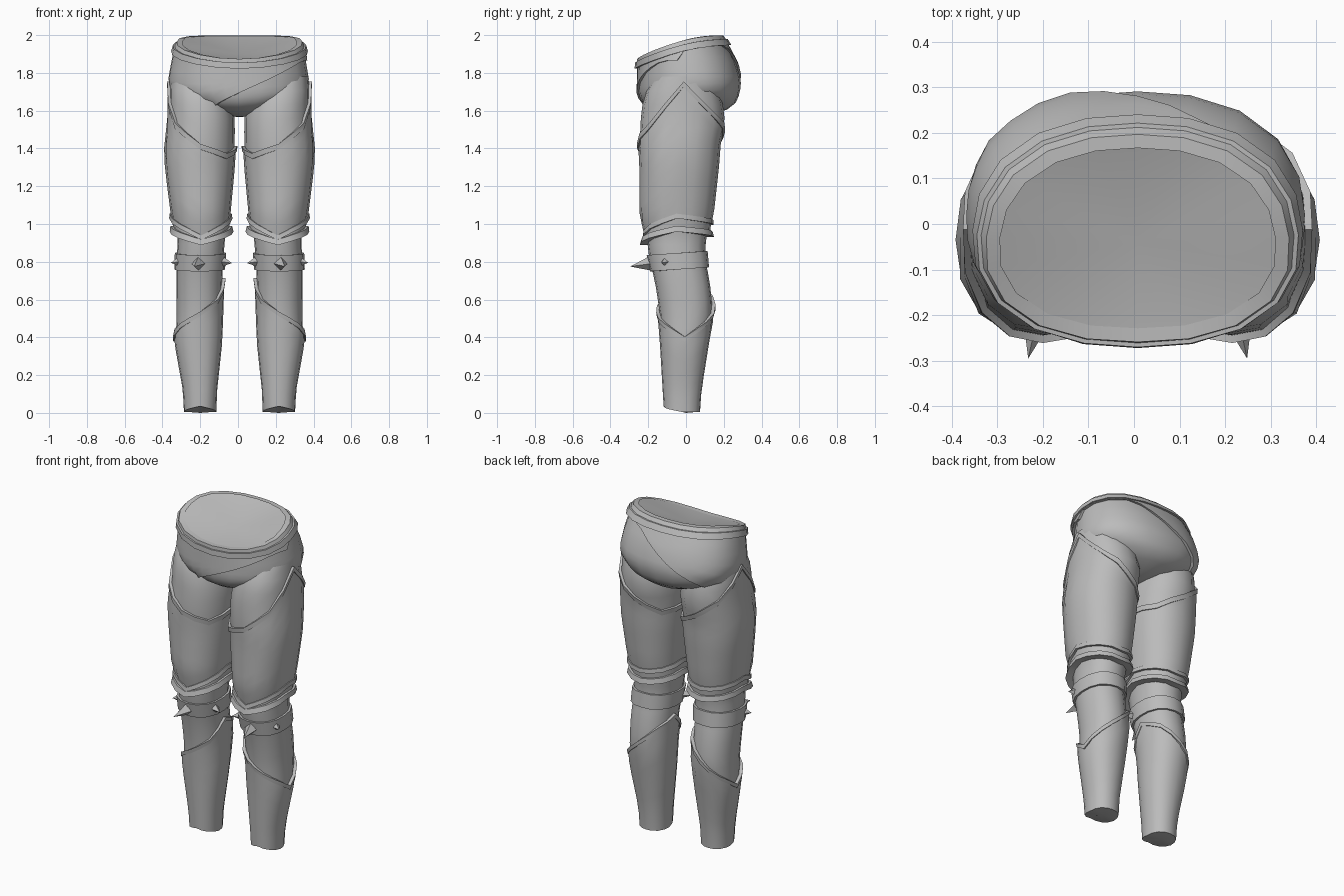
import bpy, bmesh, math
from mathutils import Vector

if "Cube" in bpy.data.objects:
    bpy.data.objects.remove(bpy.data.objects["Cube"])

CX = 0.008          # mirror plane of the two legs
steel = bpy.data.materials.new("grey_steel")
steel.diffuse_color = (0.5, 0.5, 0.5, 1)
steel.use_nodes = True
steel.node_tree.nodes["Principled BSDF"].inputs["Base Color"].default_value = steel.diffuse_color

# Cross-sections: z, x min, x max, y min, y max
LEG = [(0.0, .125, .292, -.115, .072), (.12, .122, .295, -.12, .078), (.38, .098, .335, -.13, .115),
       (.54, .095, .332, -.14, .142), (.70, .092, .335, -.165, .125), (.82, .085, .332, -.195, .1),
       (.95, .075, .325, -.21, .108), (1.05, .06, .352, -.235, .135), (1.3, .034, .385, -.238, .165),
       (1.42, .026, .39, -.245, .175), (1.55, .024, .372, -.24, .205), (1.68, .05, .372, -.225, .19),
       (1.78, .08, .365, -.16, .14)]
HIP = [(1.57, -.04, .04, -.09, .10), (1.60, -.16, .16, -.19, .21), (1.64, -.28, .28, -.235, .262),
       (1.69, -.355, .355, -.25, .285), (1.76, -.368, .368, -.25, .292), (1.86, -.352, .352, -.25, .262),
       (1.94, -.335, .335, -.265, .222), (2.0, -.315, .315, -.27, .19)]


def point(table, z, a, off):
    """Point on a lofted body at height z and angle a (0 = outer side, 90 = back)."""
    lo, hi = table[0], table[-1]
    for p, q in zip(table, table[1:]):
        if p[0] <= z <= q[0]:
            lo, hi = p, q
            break
    t = min(max((z - lo[0]) / (hi[0] - lo[0]), 0), 1)
    x0, x1, y0, y1 = (lo[i] + (hi[i] - lo[i]) * t for i in range(1, 5))
    c, s = math.cos(a), math.sin(a)
    k = (abs(c) ** 2.3 + abs(s) ** 2.3) ** (-1 / 2.3)
    return Vector(((x0 + x1) / 2 + ((x1 - x0) / 2 + off) * c * k,
                   (y0 + y1) / 2 + ((y1 - y0) / 2 + off) * s * k, z))


def keys(*zs):
    """Edge height from evenly spaced values around the body."""
    def f(a):
        u = (a / math.tau) % 1 * len(zs)
        i = int(u)
        return zs[i % len(zs)] + (zs[(i + 1) % len(zs)] - zs[i % len(zs)]) * (u - i)
    return f


def finish(name, bm, side=1, angle=35):
    for v in bm.verts:
        v.co.x = CX + side * v.co.x
    bmesh.ops.recalc_face_normals(bm, faces=bm.faces)
    me = bpy.data.meshes.new(name)
    bm.to_mesh(me)
    bm.free()
    me.materials.append(steel)
    ob = bpy.data.objects.new(name, me)
    bpy.context.collection.objects.link(ob)
    bpy.ops.object.select_all(action='DESELECT')
    ob.select_set(True)
    bpy.context.view_layer.objects.active = ob
    if angle:
        bpy.ops.object.shade_smooth_by_angle(angle=math.radians(angle))
    return ob


def shell(name, table, bottom, top, off=(0, 0), rows=6, n=16, side=1, rim=0.02, cap=None, lid=None):
    """Wrap a band round the body from bottom to top, with inward rims and optional end points."""
    bm = bmesh.new()
    rings = []
    levels = [i / rows for i in range(rows + 1)]
    spec = [(t, off[0] + (off[1] - off[0]) * t) for t in levels]
    if rim:
        spec = [(0, off[0] - rim)] + spec + [(1, off[1] - rim)]
    for t, o in spec:
        ring = []
        for j in range(n):
            a = math.tau * j / n
            z = bottom(a) + (top(a) - bottom(a)) * t
            ring.append(bm.verts.new(point(table, z, a, o)))
        rings.append(ring)
    for r, q in zip(rings, rings[1:]):
        for j in range(n):
            k = (j + 1) % n
            bm.faces.new((r[j], r[k], q[k], q[j]))
    for ring, tip in ((rings[0], cap), (rings[-1], lid)):
        if tip:
            v = bm.verts.new(tip)
            for j in range(n):
                bm.faces.new((ring[j], ring[(j + 1) % n], v))
    return finish(name, bm, side)


def shift(f, d):
    return lambda a: f(a) + d


def spike(name, base, tip, r, side):
    """Four-sided stud pointing from base to tip."""
    bm = bmesh.new()
    base, tip = Vector(base), Vector(tip)
    d = (tip - base).normalized()
    u = d.cross(Vector((0, 0, 1))).normalized()
    w = d.cross(u)
    ring = [bm.verts.new(base + v * r) for v in (u, w, -u, -w)]
    apex = bm.verts.new(tip)
    for j in range(4):
        bm.faces.new((ring[j], ring[(j + 1) % 4], apex))
    bm.faces.new(ring)
    finish(name, bm, side, 0)


# Hips: the waist line dips at the front
def waist(a):
    y = -.035 + .235 * math.sin(a)
    return 1.995 - .125 * ((.2 - y) / .47) ** 2


def sash_edge(a):
    x, y = .36 * math.cos(a), math.sin(a)
    if y < 0:
        z = 1.615 + .25 * min(max((x + .23) / .55, 0), 1) ** 1.3
    else:
        z = 1.615 + .33 * max((x + .35) / .52, 0)
    return min(z, waist(a) - .05)


shell("hips", HIP, keys(1.57), waist, rows=12, n=20, rim=0,
      cap=(0, 0, 1.565), lid=(0, -.04, 1.90))
shell("diagonal_sash", HIP, sash_edge, shift(waist, -.03), off=(.012, .008), rows=6, n=32)
shell("belt", HIP, shift(waist, -.048), shift(waist, -.016), off=(.022, .02), rows=1, n=20)
shell("belt_rim", HIP, shift(waist, -.018), shift(waist, .004), off=(.011, .006), rows=1, n=20, rim=.03)

# Edge heights, starting at the outer side and going round by the back
greave_top = keys(.40, .48, .57, .66, .71, .60, .53, .47)
greave_low = keys(.005, .005, .005, .005, .005, .02, .035, .02)
thigh_top = keys(1.75, 1.58, 1.48, 1.40, 1.41, 1.37, 1.42, 1.53)
thigh_low = keys(1.055, 1.035, 1.02, 1.035, 1.055, 1.0, .94, 1.0)
cuff_low = keys(.965, .95, .935, .95, .965, .93, .893, .93)
band_low = keys(.76, .768, .772, .768, .76, .752, .748, .752)

for label, s in (("right", 1), ("left", -1)):
    # Leg and layered plates
    shell(label + "_leg", LEG, keys(.3), keys(1.78), rows=20, side=s, rim=0)
    shell(label + "_greave", LEG, greave_low, greave_top, off=(.002, .012), rows=6, side=s,
          cap=(.208, 0, 0))
    shell(label + "_greave_trim", LEG, shift(greave_top, -.022), shift(greave_top, .003),
          off=(.016, .018), rows=1, side=s)
    shell(label + "_thigh_plate", LEG, thigh_low, thigh_top, off=(.012, .008), rows=8, side=s)
    shell(label + "_thigh_trim", LEG, shift(thigh_top, -.025), shift(thigh_top, .004),
          off=(.014, .016), rows=1, side=s)
    shell(label + "_thigh_hem", LEG, shift(thigh_low, -.025), thigh_low,
          off=(.026, .018), rows=1, side=s, rim=.03)
    shell(label + "_knee_cuff", LEG, cuff_low, shift(thigh_low, -.01), off=(.02, .01), rows=2, side=s)
    shell(label + "_knee_cuff_hem", LEG, shift(cuff_low, -.005), shift(cuff_low, .025),
          off=(.042, .03), rows=1, side=s, rim=.045)
    # Studded knee band
    shell(label + "_knee_band", LEG, band_low, shift(band_low, .086), off=(.012, .012), rows=1, side=s)
    spike(label + "_front_spike", (.218, -.195, .79), (.24, -.295, .775), .036, s)
    spike(label + "_outer_spike", (.325, -.11, .80), (.362, -.13, .795), .024, s)
    spike(label + "_inner_spike", (.085, -.11, .80), (.04, -.13, .793), .024, s)
